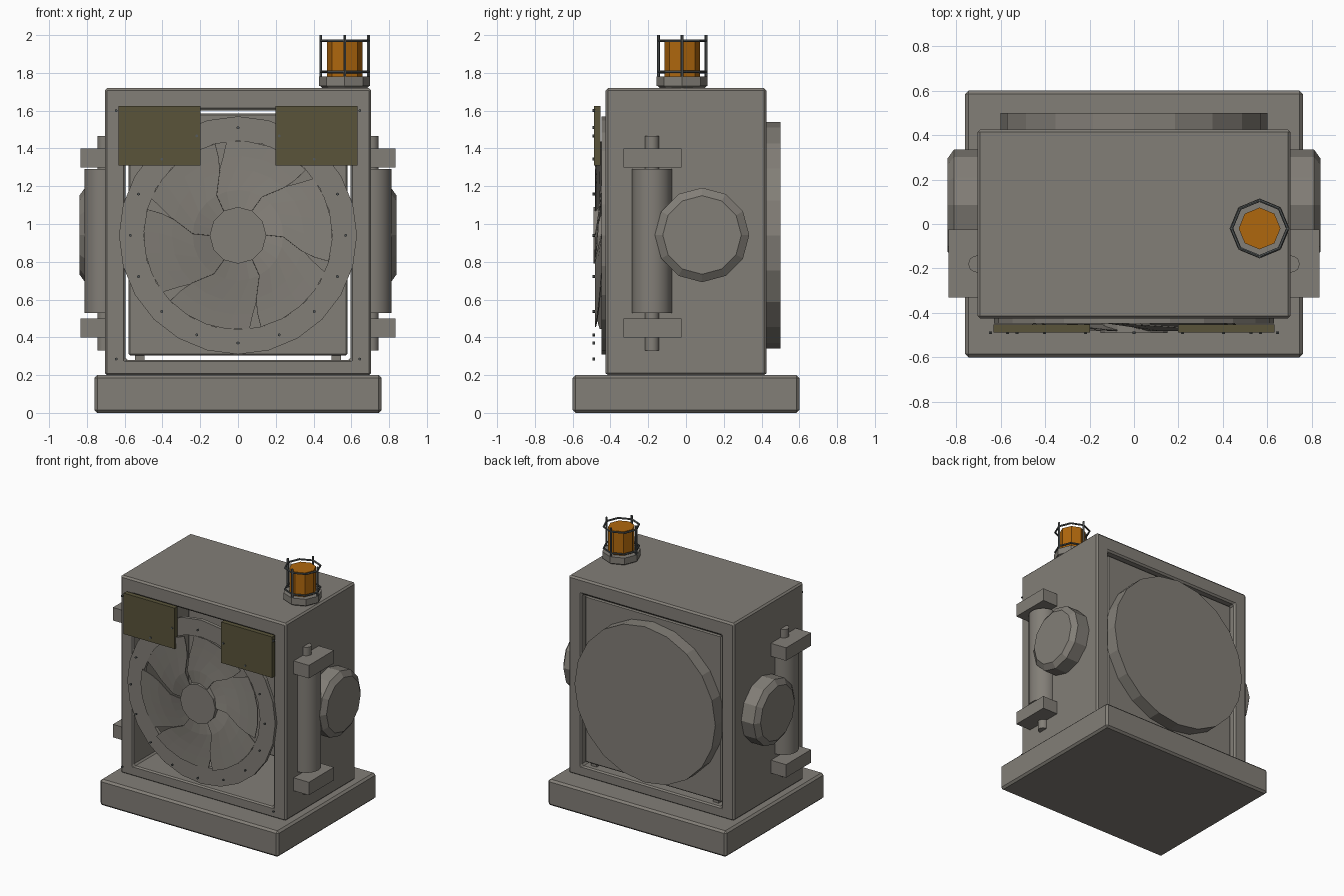
import bpy, bmesh, math
from mathutils import Matrix, Vector

if "Cube" in bpy.data.objects:
    bpy.data.objects.remove(bpy.data.objects["Cube"])


def material(name, rgb):
    m = bpy.data.materials.new(name)
    m.diffuse_color = (*rgb, 1)
    m.use_nodes = True
    m.node_tree.nodes["Principled BSDF"].inputs["Base Color"].default_value = m.diffuse_color
    return m


GREY = material("warm grey", (0.225, 0.21, 0.185))
OLIVE = material("olive", (0.10, 0.088, 0.042))
AMBER = material("amber", (0.43, 0.135, 0.004))
DARK = material("dark steel", (0.09, 0.10, 0.10))
CZ = 0.94  # height of the fan axis


def finish(name, bm, mat, bevel=0):
    bmesh.ops.recalc_face_normals(bm, faces=bm.faces)
    me = bpy.data.meshes.new(name)
    bm.to_mesh(me)
    bm.free()
    ob = bpy.data.objects.new(name, me)
    bpy.context.collection.objects.link(ob)
    me.materials.append(mat)
    if bevel:
        mod = ob.modifiers.new("bevel", 'BEVEL')
        mod.width = bevel
        mod.segments = 1
    return ob


def box(name, lo, hi, mat=GREY, bevel=0):
    lo, hi = Vector(lo), Vector(hi)
    bm = bmesh.new()
    bmesh.ops.create_cube(bm, size=1, matrix=Matrix.Translation((lo + hi) / 2)
                          @ Matrix.Diagonal((*(hi - lo), 1)))
    return finish(name, bm, mat, bevel)


def rod(name, a, b, r, n, mat=GREY, r2=None, smooth=False):
    """Cylinder or cone from point a to point b."""
    a, b = Vector(a), Vector(b)
    d = b - a
    rot = Vector((0, 0, 1)).rotation_difference(d).to_matrix().to_4x4()
    bm = bmesh.new()
    bmesh.ops.create_cone(bm, cap_ends=True, segments=n, radius1=r,
                          radius2=r if r2 is None else r2, depth=d.length,
                          matrix=Matrix.Translation((a + b) / 2) @ rot)
    if smooth:
        for f in bm.faces:
            f.smooth = len(f.verts) == 4
        for e in bm.edges:
            e.smooth = all(f.smooth for f in e.link_faces)
    return finish(name, bm, mat)


def hollow(name, outer, inner, y0, y1, bevel=0):
    """Extruded frame between two matching xz loops."""
    bm = bmesh.new()
    loops = [[bm.verts.new((x, y, z)) for x, z in pts]
             for pts, y in ((outer, y0), (inner, y0), (inner, y1), (outer, y1))]
    n = len(outer)
    for k in range(4):
        p, q = loops[k], loops[(k + 1) % 4]
        for i in range(n):
            j = (i + 1) % n
            bm.faces.new((p[i], p[j], q[j], q[i]))
    return finish(name, bm, GREY, bevel)


def rect(x, z0, z1):
    return [(-x, z0), (x, z0), (x, z1), (-x, z1)]


def circle(r, n):
    return [(r * math.cos(2 * math.pi * i / n), CZ + r * math.sin(2 * math.pi * i / n))
            for i in range(n)]


# Plinth, open housing and the core standing inside it
box("plinth", (-0.76, -0.6, 0), (0.76, 0.6, 0.2), bevel=0.015)
hollow("housing", rect(0.705, 0.2, 1.72), rect(0.595, 0.28, 1.6), -0.425, 0.425, 0.012)
box("core", (-0.58, 0.22, 0.305), (0.58, 0.4, 1.585), bevel=0.008)
for s in (-1, 1):
    box("core_foot", (s * 0.52 - 0.025, 0.24, 0.27), (s * 0.52 + 0.025, 0.38, 0.31))
rod("rear_drum", (0, 0.39, CZ), (0, 0.5, CZ), 0.6, 20)

# Fan shroud ring with bolts
hollow("fan_ring", circle(0.63, 24), circle(0.5, 24), -0.447, -0.42)
bolts = circle(0.57, 16) + [(x, z) for x in (-0.645, 0.645) for z in (0.285, 1.6)]
for x, z in bolts:
    rod("bolt", (x, -0.495, z), (x, -0.483, z), 0.008, 6, DARK)

# Six pitched, swept blades round a hub
rod("fan_hub", (0, -0.49, CZ), (0, -0.445, CZ), 0.15, 12)
sweep = [(0.12, 2, 62), (0.24, -2, 62), (0.35, -14, 61), (0.42, -16, 57), (0.5, -16, 53)]
for k in range(6):
    bm = bmesh.new()
    grid = []
    for r, start, span in sweep:
        row = []
        for i in range(5):
            a = math.radians(60 * k + start + span * i / 4)
            y = -0.482 + 0.034 * i / 4
            row.append(bm.verts.new((r * math.cos(a), y, CZ + r * math.sin(a))))
        grid.append(row)
    for p, q in zip(grid, grid[1:]):
        for i in range(4):
            bm.faces.new((p[i], p[i + 1], q[i + 1], q[i]))
    blade = finish("fan_blade", bm, GREY)
    mod = blade.modifiers.new("thickness", 'SOLIDIFY')
    mod.thickness = 0.006

# Sign plates
for s in (-1, 1):
    a, b = sorted((s * 0.198, s * 0.633))
    box("sign_plate", (a, -0.488, 1.31), (b, -0.452, 1.625), OLIVE)

# Side tanks with brackets, and side covers
for s in (-1, 1):
    x, y = s * 0.707, -0.18
    rod("tank", (x, y, 0.53), (x, y, 1.29), 0.105, 24, smooth=True)
    rod("tank_pipe", (x, y, 0.33), (x, y, 1.465), 0.038, 16, smooth=True)
    for z in (0.4, 1.3):
        a, b = sorted((s * 0.66, s * 0.835))
        box("tank_bracket", (a, -0.33, z), (b, -0.025, z + 0.1))
    c = (0.085, 0.942)
    rod("side_cover", (s * 0.68, *c), (s * 0.81, *c), 0.25, 12)
    rod("side_cover_rim", (s * 0.81, *c), (s * 0.84, *c), 0.25, 12, r2=0.208)

# Warning beacon with wire cage
bx, by = 0.565, -0.02
rod("beacon_collar", (bx, by, 1.71), (bx, by, 1.735), 0.11, 8, r2=0.135)
rod("beacon_base", (bx, by, 1.73), (bx, by, 1.78), 0.135, 8)
rod("beacon_lens", (bx, by, 1.775), (bx, by, 1.965), 0.094, 8, AMBER)
corners = [(bx + 0.126 * math.cos(i * math.pi / 4), by + 0.126 * math.sin(i * math.pi / 4))
           for i in range(8)]
for i, (x, y) in enumerate(corners):
    if i % 2 == 0:
        rod("cage_post", (x, y, 1.77), (x, y, 2.0), 0.008, 6, DARK)
    for z in (1.805, 1.97):
        rod("cage_ring", (x, y, z), (*corners[(i + 1) % 8], z), 0.007, 6, DARK)
